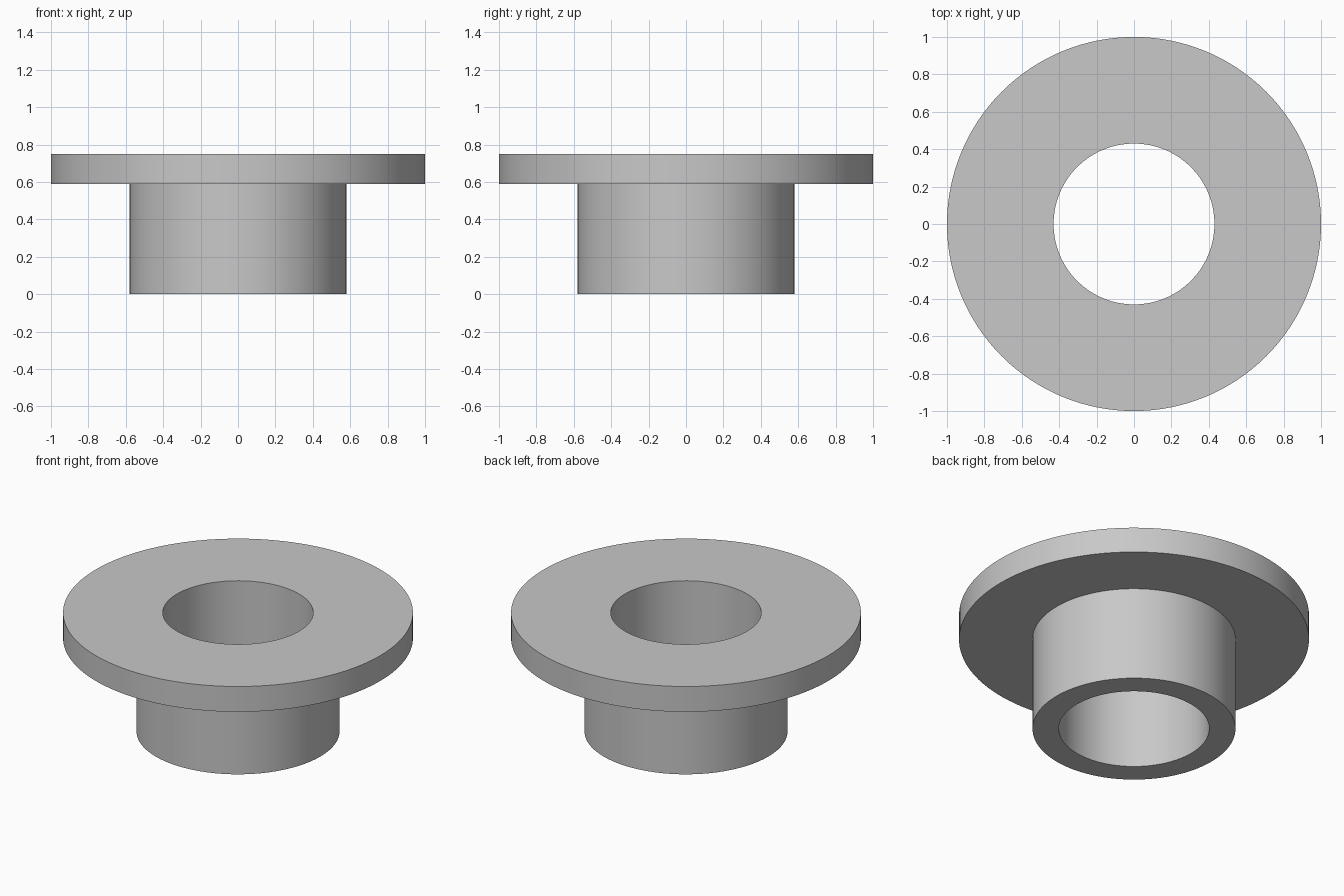
import bpy
import bmesh
from math import cos, sin, tau

cube = bpy.data.objects.get("Cube")
if cube:
    bpy.data.objects.remove(cube, do_unlink=True)

SEGMENTS = 128
BORE_R, SLEEVE_R, FLANGE_R = 0.43, 0.58, 1.0
FLANGE_Z, TOP_Z = 0.59, 0.75

# Plain grey metal
grey = bpy.data.materials.new("light grey")
grey.use_nodes = True
colour = (0.58, 0.58, 0.58, 1)
grey.diffuse_color = colour
grey.node_tree.nodes["Principled BSDF"].inputs["Base Color"].default_value = colour


def lathe(name, profile, material):
    """Revolve a closed (radius, height) profile around z."""
    bm = bmesh.new()
    rings = []
    for r, z in profile:
        rings.append([bm.verts.new((r * cos(tau * i / SEGMENTS),
                                    r * sin(tau * i / SEGMENTS), z))
                      for i in range(SEGMENTS)])
    for a, b in zip(rings, rings[1:] + rings[:1]):
        for i in range(SEGMENTS):
            j = (i + 1) % SEGMENTS
            bm.faces.new((a[i], a[j], b[j], b[i]))
    bmesh.ops.recalc_face_normals(bm, faces=bm.faces)
    mesh = bpy.data.meshes.new(name)
    bm.to_mesh(mesh)
    bm.free()
    mesh.materials.append(material)
    obj = bpy.data.objects.new(name, mesh)
    bpy.context.collection.objects.link(obj)
    return obj


# Flanged bushing: sleeve, wide top flange and a through bore
bushing = lathe("flanged_bushing", [
    (BORE_R, 0), (SLEEVE_R, 0), (SLEEVE_R, FLANGE_Z),
    (FLANGE_R, FLANGE_Z), (FLANGE_R, TOP_Z), (BORE_R, TOP_Z)], grey)

# Smooth round walls, crisp rims
bpy.ops.object.select_all(action="DESELECT")
bushing.select_set(True)
bpy.context.view_layer.objects.active = bushing
bpy.ops.object.shade_smooth_by_angle()
